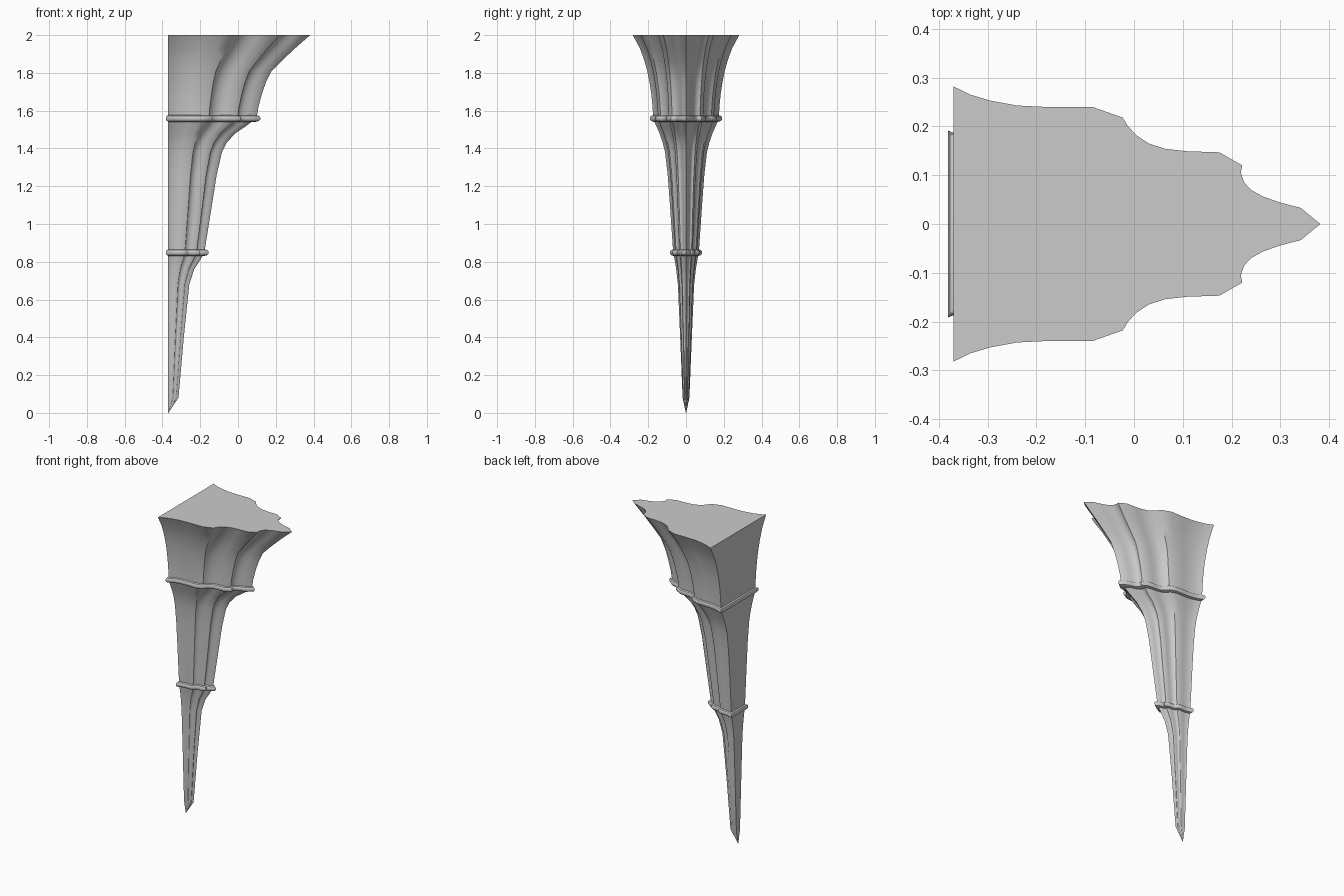
import bpy, bmesh
from mathutils import Vector

if "Cube" in bpy.data.objects:
    bpy.data.objects.remove(bpy.data.objects["Cube"])

BACK = -0.37
# Half plan outline at the top, from the back corner to the front cusp
HALF = [(-.37, .282), (-.335, .265), (-.295, .253), (-.24, .243), (-.18, .24),
        (-.085, .24), (-.023, .218), (-.012, .2), (.005, .182), (.03, .165),
        (.065, .154), (.11, .149), (.175, .147), (.222, .12), (.219, .105),
        (.226, .085), (.24, .07), (.265, .056), (.3, .044), (.342, .033)]
PLAN = HALF + [(.382, 0)] + [(x, -y) for x, y in reversed(HALF)]


def section(x_front, y_half):
    """Plan outline rescaled to a front reach and a half width."""
    sx, sy = (x_front - BACK) / .752, y_half / .282
    return [Vector((BACK + (x - BACK) * sx, y * sy)) for x, y in PLAN]


def offset(outline, d):
    """Push an outline outwards by d with limited mitres."""
    result = []
    n = len(outline)
    for i, p in enumerate(outline):
        a = (p - outline[i - 1]).normalized()
        b = (outline[(i + 1) % n] - p).normalized()
        na, nb = Vector((-a.y, a.x)), Vector((-b.y, b.x))
        m = (na + nb).normalized()
        result.append(p + m * d / max(m.dot(na), .65))
    return result


def loft(name, rows):
    """Skin a stack of (z, outline) rows and cap both ends."""
    bm = bmesh.new()
    loops = [[bm.verts.new((p.x, p.y, z)) for p in o] for z, o in rows]
    for lo, hi in zip(loops, loops[1:]):
        for i in range(len(lo)):
            j = (i + 1) % len(lo)
            bm.faces.new((lo[i], lo[j], hi[j], hi[i]))
    bm.faces.new(loops[0])
    bm.faces.new(loops[-1])
    bmesh.ops.recalc_face_normals(bm, faces=bm.faces)
    me = bpy.data.meshes.new(name)
    bm.to_mesh(me)
    bm.free()
    ob = bpy.data.objects.new(name, me)
    bpy.context.collection.objects.link(ob)
    bpy.ops.object.select_all(action='DESELECT')
    ob.select_set(True)
    bpy.context.view_layer.objects.active = ob
    bpy.ops.object.shade_smooth_by_angle(angle=0.6)


# Three flared tiers: (z, front reach, half width)
TIERS = {
    "lower_spike": [(0, -.368, .001), (.08, -.315, .018), (.4, -.287, .031),
                    (.68, -.258, .043), (.76, -.232, .052), (.81, -.2, .06),
                    (.85, -.175, .068)],
    "middle_tier": [(.85, -.178, .068), (1.1, -.138, .085), (1.26, -.113, .097),
                    (1.38, -.085, .111), (1.43, -.06, .123), (1.48, -.015, .14),
                    (1.52, .045, .158), (1.56, .095, .174)],
    "upper_corbel": [(1.56, .098, .174), (1.62, .108, .177), (1.69, .127, .184),
                     (1.75, .148, .193), (1.81, .178, .205), (1.87, .238, .222),
                     (1.93, .302, .244), (2, .382, .282)],
}
for name, rows in TIERS.items():
    loft(name, [(z, section(x, y)) for z, x, y in rows])

# Rounded collar mouldings between the tiers
BEAD = [(-.019, -.002), (-.015, .008), (-.007, .013), (.004, .0135),
        (.012, .009), (.017, -.002)]
for name, z, x, y in (("lower_collar", .85, -.176, .068),
                      ("upper_collar", 1.56, .098, .174)):
    loft(name, [(z + dz, offset(section(x, y), d)) for dz, d in BEAD])
